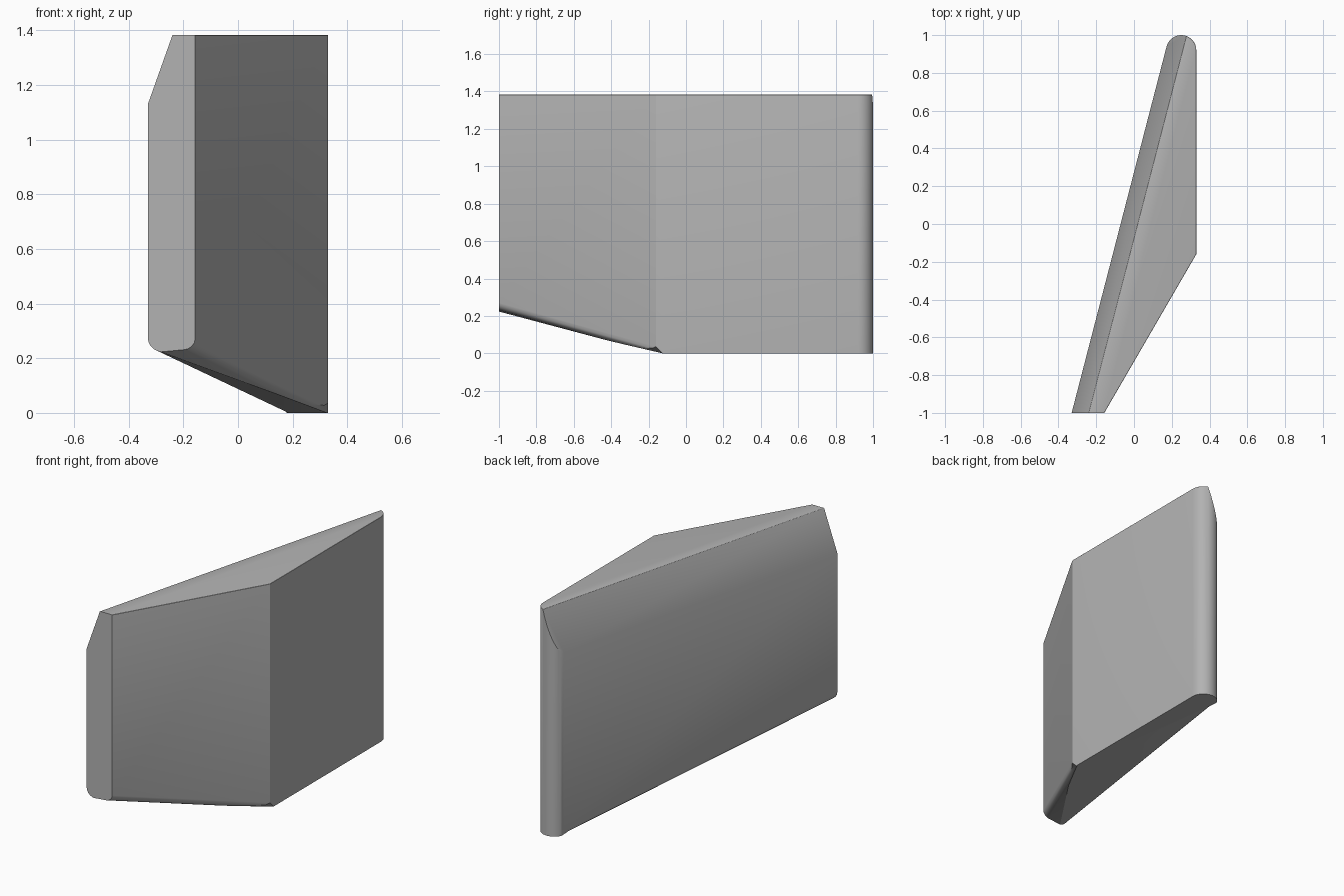
import bpy, bmesh, math
from mathutils import Vector

if "Cube" in bpy.data.objects:
    bpy.data.objects.remove(bpy.data.objects["Cube"], do_unlink=True)

TOP = 1.383

grey = bpy.data.materials.new("plain_grey")
grey.use_nodes = True
grey.diffuse_color = (0.45, 0.45, 0.45, 1)
grey.node_tree.nodes["Principled BSDF"].inputs["Base Color"].default_value = grey.diffuse_color


def slice_off(bm, point, normal):
    """Cut away everything on the normal's side and cap the opening."""
    geom = bm.verts[:] + bm.edges[:] + bm.faces[:]
    cut = bmesh.ops.bisect_plane(bm, geom=geom, dist=1e-5, plane_co=point,
                                 plane_no=normal, clear_outer=True)
    edges = [e for e in cut["geom_cut"] if isinstance(e, bmesh.types.BMEdge)]
    bmesh.ops.contextual_create(bm, geom=edges)


def round_edges(bm, edges, width, segments):
    bmesh.ops.bevel(bm, geom=edges, offset=width, offset_type='OFFSET',
                    segments=segments, profile=0.5, affect='EDGES', clamp_overlap=True)


# Plan outline: overlong front, angled side, straight side, rounded back
front = [(-0.356, -1.1, 0.25), (-0.215, -1.1, 0.263)]
back = [(0.33, -0.16, 0)]
for i in range(15):
    a = math.radians(165 * i / 14)
    back.append((0.25 + 0.08 * math.cos(a), 0.92 + 0.08 * math.sin(a), 0))

bm = bmesh.new()
low = [bm.verts.new(p) for p in front + back]
high = [bm.verts.new((p[0], p[1], TOP)) for p in front + back]
n = len(low)
for i in range(n):
    j = (i + 1) % n
    bm.faces.new((low[i], low[j], high[j], high[i]))
bm.faces.new(high)

# Underside: flat rear part and two twisted, rising front facets
bm.faces.new(list(reversed(low[2:])))
bm.faces.new((low[0], low[-1], low[2]))
bm.faces.new((low[0], low[2], low[1]))
bm.normal_update()

# Soft lower edges along the rising front part
lower = [bm.edges.get((low[1], low[2])), bm.edges.get((low[0], low[-1]))]
round_edges(bm, lower, 0.035, 4)

# Sloping cut along the top of the long side
along = Vector((0.503, 1.94, 0)).normalized()
across = Vector((0.09, 0, TOP - 1.13))
slice_off(bm, (-0.33, -1, 1.13), across.cross(along) * -1
          if across.cross(along).x > 0 else across.cross(along))

# Soft upper rim
rim = [e for e in bm.edges if all(v.co.z > TOP - 1e-4 for v in e.verts)]
round_edges(bm, rim, 0.022, 3)

# Flat front end
slice_off(bm, (0, -1, 0), (0, -1, 0))
bmesh.ops.recalc_face_normals(bm, faces=bm.faces[:])

mesh = bpy.data.meshes.new("panel_body")
bm.to_mesh(mesh)
bm.free()
mesh.materials.append(grey)
body = bpy.data.objects.new("panel_body", mesh)
bpy.context.collection.objects.link(body)
bpy.context.view_layer.objects.active = body
body.select_set(True)
bpy.ops.object.shade_smooth_by_angle(angle=math.radians(25))
